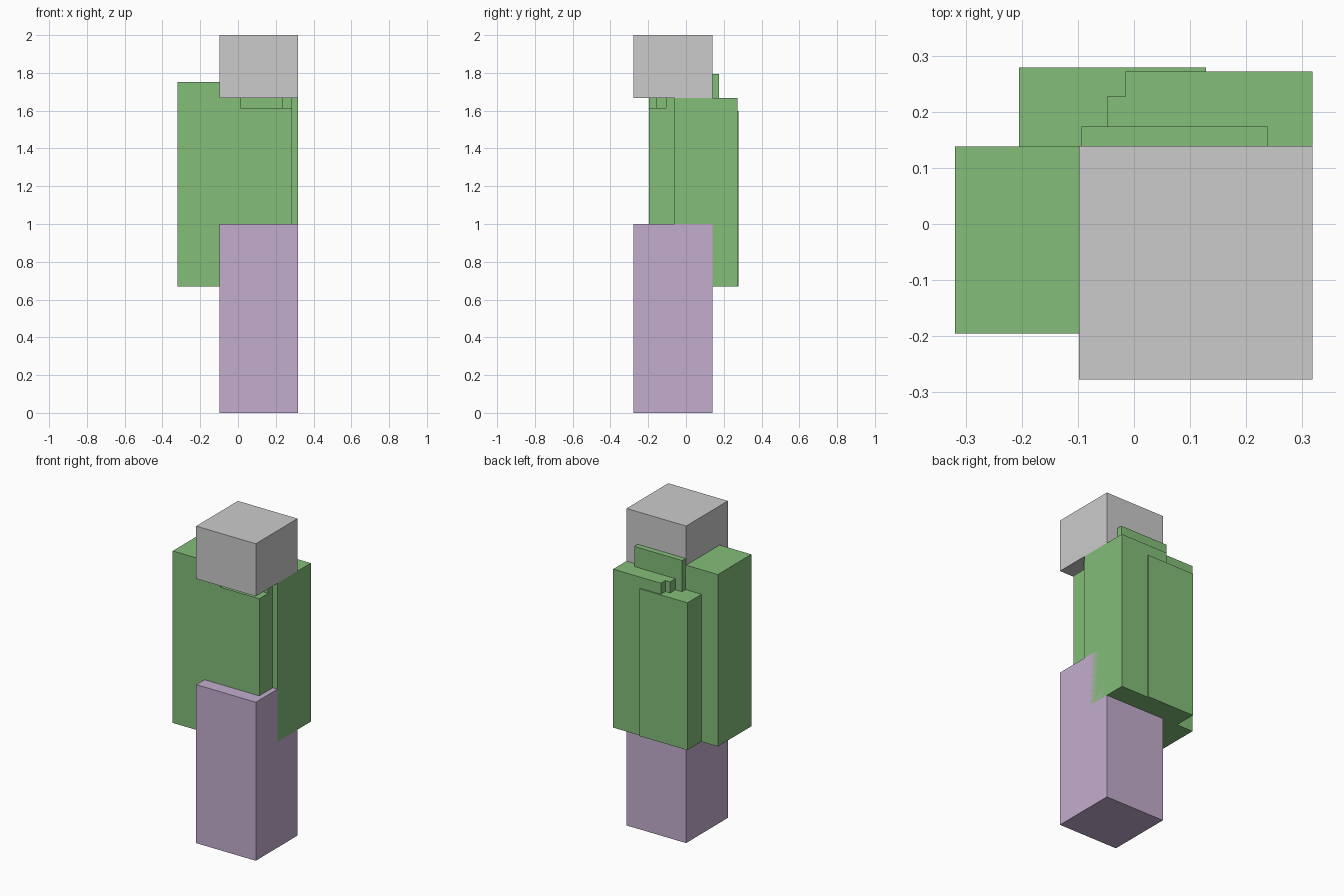
import bpy

if "Cube" in bpy.data.objects:
    bpy.data.objects.remove(bpy.data.objects["Cube"])


def material(name, rgb):
    m = bpy.data.materials.new(name)
    m.diffuse_color = (*rgb, 1)
    m.use_nodes = True
    m.node_tree.nodes["Principled BSDF"].inputs["Base Color"].default_value = m.diffuse_color
    return m


def box(name, x, y, z, mat=None):
    """Axis-aligned box from (min, max) ranges."""
    bpy.ops.mesh.primitive_cube_add(size=1)
    o = bpy.context.object
    o.name = name
    o.location = [(a + b) / 2 for a, b in (x, y, z)]
    o.scale = [b - a for a, b in (x, y, z)]
    bpy.ops.object.transform_apply(location=True, rotation=False, scale=True)
    if mat:
        o.data.materials.append(mat)
    return o


purple = material("purple", (0.55, 0.42, 0.62))
green = material("green", (0.23, 0.51, 0.19))

# Lower column and the cap block above it share one footprint
FX, FY = (-0.098, 0.318), (-0.277, 0.139)
box("lower_column", FX, FY, (0, 1.0), purple)
box("cap_block", FX, FY, (1.668, 2.0))

# Cluster of square pillars: left edge, back edge, top height
W, BASE = 0.333, 0.668
pillars = {
    "left_pillar": (-0.319, 0.138, 1.753),
    "front_pillar": (-0.048, 0.138, 1.613),
    "tall_pillar": (-0.094, 0.174, 1.795),
    "middle_pillar": (-0.048, 0.227, 1.668),
    "right_pillar": (-0.015, 0.272, 1.668),
    "back_pillar": (-0.205, 0.279, 1.598),
}
for name, (x0, y1, top) in pillars.items():
    box(name, (x0, x0 + W), (y1 - W, y1), (BASE, top), green)
